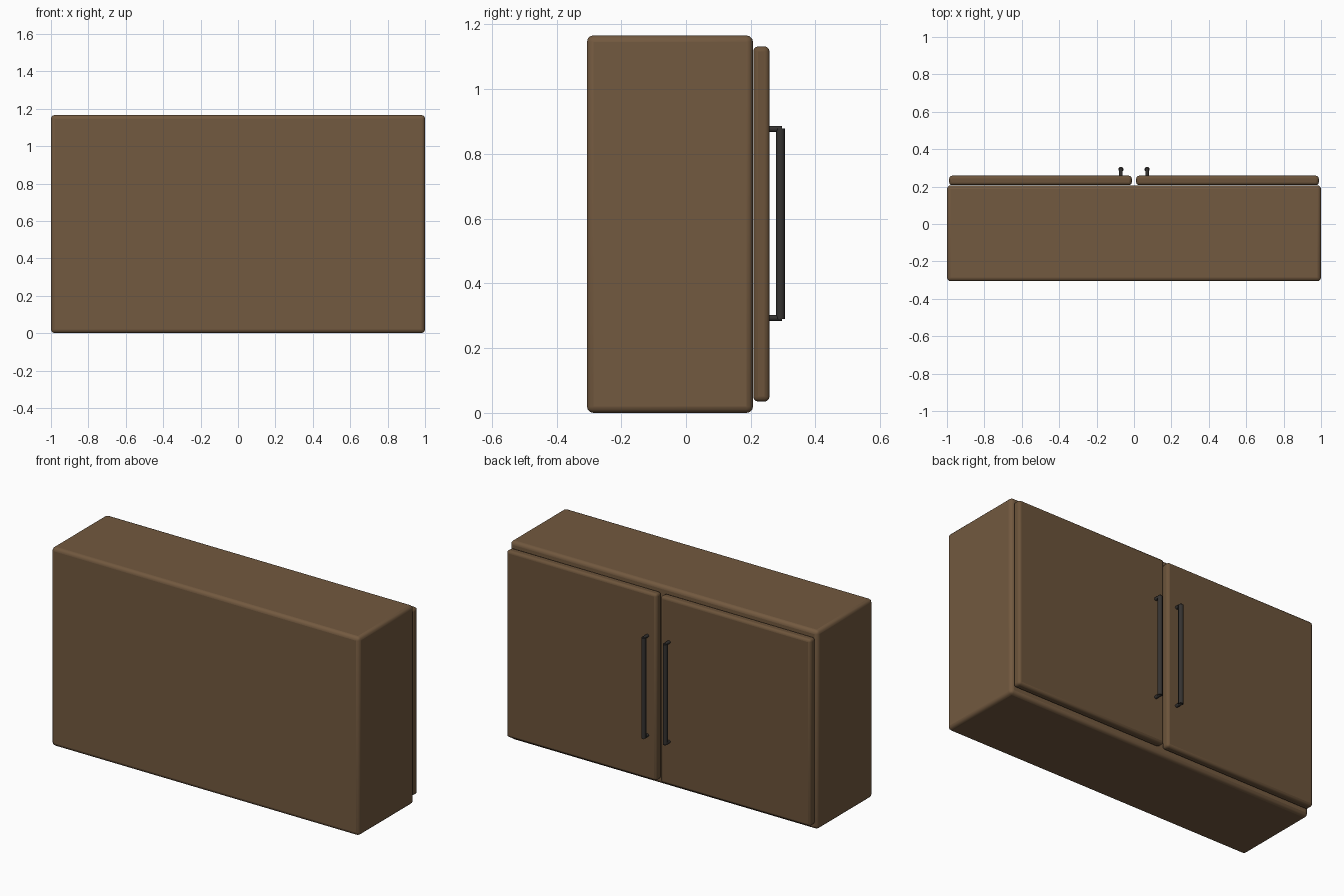
import bpy, math

if "Cube" in bpy.data.objects:
    bpy.data.objects.remove(bpy.data.objects["Cube"])

def material(name, color):
    m = bpy.data.materials.new(name)
    m.diffuse_color = color
    m.use_nodes = True
    m.node_tree.nodes["Principled BSDF"].inputs["Base Color"].default_value = m.diffuse_color
    return m

wood = material("wood", (0.17, 0.10, 0.05, 1))
door_wood = material("door_wood", (0.15, 0.088, 0.043, 1))
metal = material("dark_metal", (0.035, 0.032, 0.03, 1))

def finish(ob, name, mat):
    ob.name = name
    ob.data.materials.append(mat)
    bpy.ops.object.shade_smooth_by_angle(angle=math.radians(35))
    return ob

def box(name, lo, hi, bevel, mat):
    bpy.ops.mesh.primitive_cube_add(size=1, location=[(a + b) / 2 for a, b in zip(lo, hi)])
    ob = bpy.context.object
    ob.scale = [b - a for a, b in zip(lo, hi)]
    bpy.ops.object.transform_apply(location=False, rotation=False, scale=True)
    mod = ob.modifiers.new("rounded_edges", 'BEVEL')
    mod.width, mod.segments = bevel, 3
    return finish(ob, name, mat)

def rod(name, center, radius, length, mat, along_y=False):
    bpy.ops.mesh.primitive_cylinder_add(
        vertices=16, radius=radius, depth=length, location=center,
        rotation=(math.pi / 2 if along_y else 0, 0, 0))
    return finish(bpy.context.object, name, mat)

# Cabinet carcass
box("cabinet_body", (-1, -0.306, 0), (1, 0.207, 1.166), 0.02, wood)

for side, s in (("left", -1), ("right", 1)):
    # Door panel
    x0, x1 = sorted((s * 0.012, s * 0.988))
    box(f"{side}_door", (x0, 0.208, 0.035), (x1, 0.258, 1.132), 0.015, door_wood)
    # Bar handle with two standoffs
    rod(f"{side}_handle_bar", (s * 0.07, 0.292, 0.584), 0.0135, 0.588, metal)
    for end, z in (("lower", 0.293), ("upper", 0.877)):
        rod(f"{side}_handle_{end}_post", (s * 0.07, 0.275, z), 0.0095, 0.044, metal, True)
